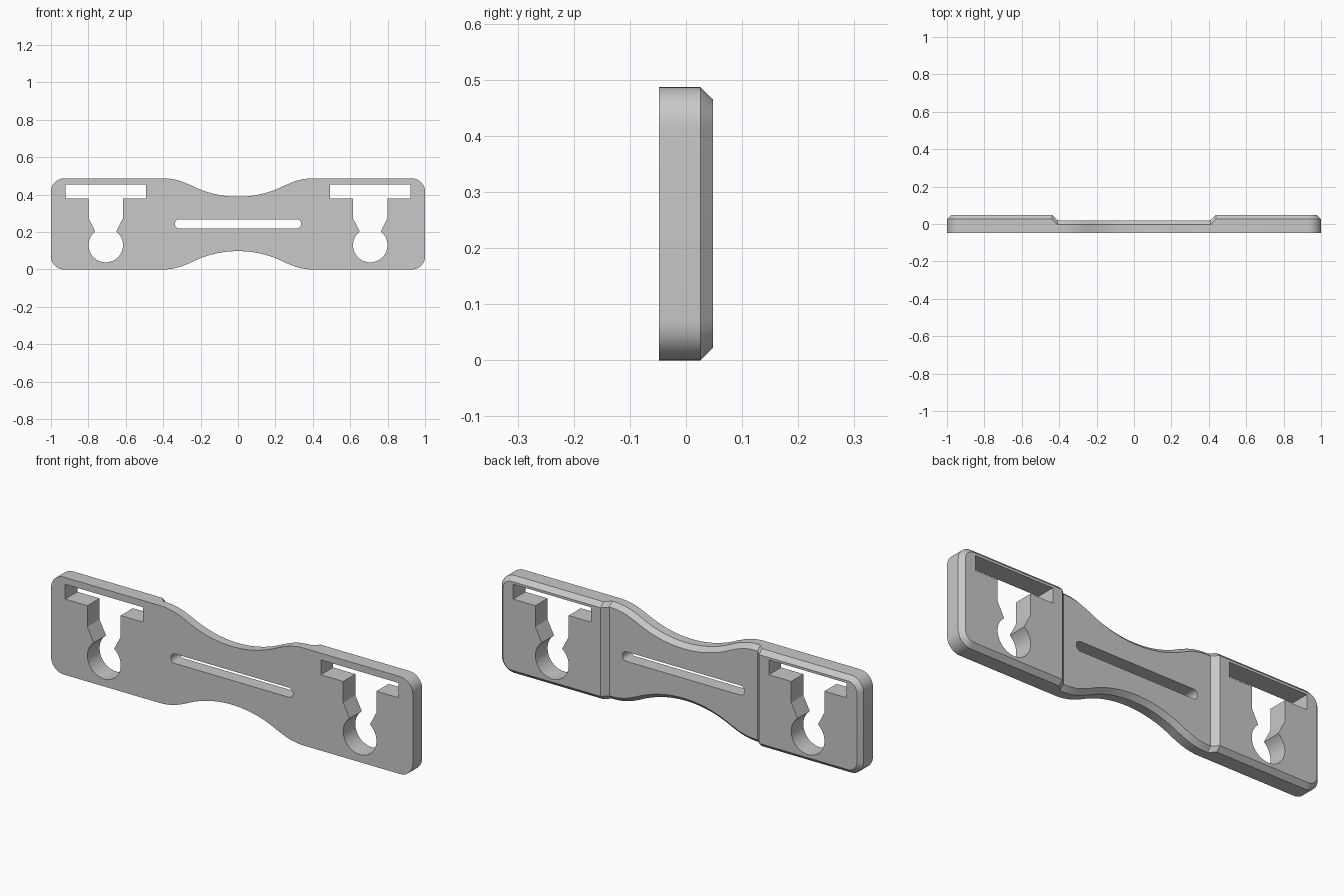
import bpy, bmesh
from math import sin, cos, pi, atan, atan2, sqrt, radians

if "Cube" in bpy.data.objects:
    bpy.data.objects.remove(bpy.data.objects["Cube"])

HEIGHT, FRONT = 0.487, -0.048
THICK_BACK, THIN_BACK = 0.048, 0.02
STEP_IN, STEP_OUT = 0.41, 0.438
CHAMFER, CORNER = 0.022, 0.07
WAIST, WAIST_END, R_WAIST, R_SHOULDER = 0.098, 0.4, 0.55, 0.3

grey = bpy.data.materials.new("grey")
grey.use_nodes = True
color = (0.58, 0.58, 0.58, 1)
grey.diffuse_color = color
grey.node_tree.nodes["Principled BSDF"].inputs["Base Color"].default_value = color


def make_object(name, bm):
    bmesh.ops.recalc_face_normals(bm, faces=bm.faces)
    mesh = bpy.data.meshes.new(name)
    bm.to_mesh(mesh)
    bm.free()
    obj = bpy.data.objects.new(name, mesh)
    bpy.context.collection.objects.link(obj)
    return obj


# Upper edge of one half: (x, z, normal x, normal z) from the waist to the end
def half_edge():
    theta = 2 * atan(WAIST / WAIST_END)
    edge = []
    for i in range(17):
        a = theta * i / 16
        edge.append((R_WAIST * sin(a), HEIGHT - WAIST + R_WAIST * (1 - cos(a)), -sin(a), cos(a)))
    for i in range(9, -1, -1):
        a = theta * i / 10
        edge.append((WAIST_END - R_SHOULDER * sin(a), HEIGHT - R_SHOULDER * (1 - cos(a)), -sin(a), cos(a)))
    edge += [(x, HEIGHT, 0, 1) for x in (STEP_IN, STEP_OUT)]
    for i in range(13):
        a = pi / 2 * (1 - i / 12)
        edge.append((1 - CORNER + CORNER * cos(a), HEIGHT - CORNER + CORNER * sin(a), cos(a), sin(a)))
    return edge


# Plate body: six-point rings joined along x
half = half_edge()
edge = [(-x, z, -nx, nz) for x, z, nx, nz in reversed(half[1:])] + half
bm = bmesh.new()
rings = []
for x, z, nx, nz in edge:
    back = THICK_BACK if abs(x) > STEP_OUT - 0.001 else THIN_BACK
    upper = [(x, FRONT, z), (x, back - CHAMFER, z),
             (x - CHAMFER * nx, back, z - CHAMFER * nz)]
    lower = [(px, py, HEIGHT - pz) for px, py, pz in reversed(upper)]
    rings.append([bm.verts.new(p) for p in upper + lower])
for a, b in zip(rings, rings[1:]):
    for i in range(6):
        j = (i + 1) % 6
        bm.faces.new((a[i], a[j], b[j], b[i]))
for r in (rings[0], rings[-1]):
    bm.faces.new((r[0], r[1], r[4], r[5]))
    bm.faces.new((r[1], r[2], r[3], r[4]))
plate = make_object("mounting_plate", bm)
plate.data.materials.append(grey)


# Openings cut straight through the plate
def add_prism(bm, outline):
    face = bm.faces.new([bm.verts.new((x, -0.2, z)) for x, z in outline])
    moved = bmesh.ops.extrude_face_region(bm, geom=[face])["geom"]
    verts = [v for v in moved if isinstance(v, bmesh.types.BMVert)]
    bmesh.ops.translate(bm, verts=verts, vec=(0, 0.4, 0))


bm = bmesh.new()

# T-shaped keyholes
R_HOLE, HOLE_Z, NECK = 0.092, 0.13, 0.056
side = [(0.215, 0.453), (0.215, 0.379), (R_HOLE, 0.379), (R_HOLE, 0.273)]
start = atan2(sqrt(R_HOLE ** 2 - NECK ** 2), NECK)
for i in range(25):
    a = start - (start + pi / 2) * i / 24
    side.append((R_HOLE * cos(a), HOLE_Z + R_HOLE * sin(a)))
keyhole = side + [(-x, z) for x, z in reversed(side[:-1])]
for cx in (-0.707, 0.707):
    add_prism(bm, [(cx + x, z) for x, z in keyhole])

# Long rounded slot in the waist
R_SLOT = 0.024
slot = []
for s in (1, -1):
    for i in range(13):
        a = -pi / 2 + pi * i / 12
        slot.append((s * (0.314 + R_SLOT * cos(a)), HEIGHT / 2 + s * R_SLOT * sin(a)))
add_prism(bm, slot)

cutter = make_object("opening_cutter", bm)
cutter.hide_render = True

cut = plate.modifiers.new("openings", "BOOLEAN")
cut.operation = "DIFFERENCE"
cut.solver = "EXACT"
cut.object = cutter
bpy.ops.object.select_all(action="DESELECT")
bpy.context.view_layer.objects.active = plate
plate.select_set(True)
bpy.ops.object.modifier_apply(modifier=cut.name)
bpy.data.objects.remove(cutter)
bpy.ops.object.shade_smooth_by_angle(angle=radians(20))
